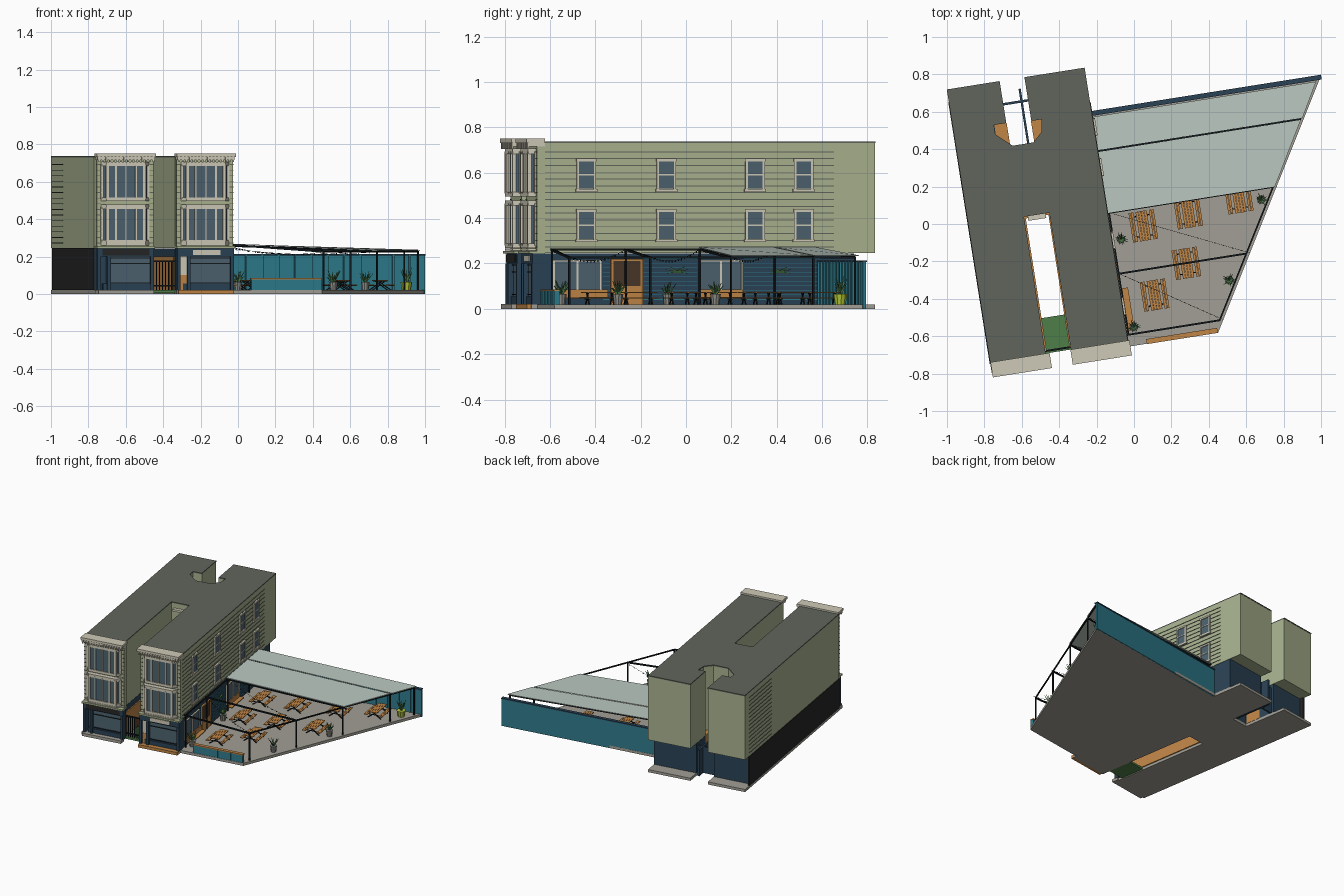
import bpy, bmesh, math, random
from mathutils import Vector, Matrix

if "Cube" in bpy.data.objects:
    bpy.data.objects.remove(bpy.data.objects["Cube"])
random.seed(3)
ANG = math.radians(9)          # whole site is turned on the grid

COL = dict(sage=(168,177,142), slate=(96,101,93), navy=(46,68,86), teal=(50,122,138), coal=(42,42,42),
           wood=(190,132,72), cream=(206,201,182), paving=(160,157,147), canopy=(186,200,192),
           glass=(78,98,110), black=(25,30,33), leaf=(80,125,75), lime=(180,200,60), pot=(140,140,135), brown=(75,58,45))
MATS = {}
def mat(c):
    if c not in MATS:
        MATS[c] = bpy.data.materials.new(c)
        MATS[c].diffuse_color = (*[(k/255)**2.2 for k in COL[c]], 1)
    return MATS[c]

def finish(name, bm, c):
    bmesh.ops.recalc_face_normals(bm, faces=bm.faces)
    me = bpy.data.meshes.new(name)
    bm.to_mesh(me); bm.free()
    me.materials.append(mat(c))
    ob = bpy.data.objects.new(name, me)
    ob.rotation_euler.z = ANG
    bpy.context.collection.objects.link(ob)
    return ob

def part(name, c, boxes=(), bars=()):
    """boxes: (u0,u1,v0,v1,z0,z1); bars: (start, end, r_start, r_end, sides)"""
    bm = bmesh.new()
    for u0, u1, v0, v1, z0, z1 in boxes:
        m = Matrix.Translation(((u0+u1)/2, (v0+v1)/2, (z0+z1)/2)) @ Matrix.Diagonal((u1-u0, v1-v0, z1-z0, 1))
        bmesh.ops.create_cube(bm, size=1, matrix=m)
    for p, q, r1, r2, n in bars:
        p, q = Vector(p), Vector(q)
        d = q - p
        m = Matrix.Translation((p+q)/2) @ d.to_track_quat('Z', 'Y').to_matrix().to_4x4() @ Matrix.Rotation(math.pi/n, 4, 'Z')
        bmesh.ops.create_cone(bm, cap_ends=True, segments=n, radius1=r1, radius2=r2, depth=d.length, matrix=m)
    return finish(name, bm, c)

def prism(name, c, outline, *levels):
    bm = bmesh.new()
    for z0, z1 in levels:
        f = bm.faces.new([bm.verts.new((u, v, z0)) for u, v in outline])
        g = bmesh.ops.extrude_face_region(bm, geom=[f])['geom']
        bmesh.ops.translate(bm, vec=(0, 0, z1-z0), verts=[x for x in g if isinstance(x, bmesh.types.BMVert)])
    return finish(name, bm, c)

# ---------- main building: H-shaped plan with front slot and rear notch ----------
L, R, S0, S1, N0, N1 = -.876, -.13, -.575, -.438, -.59, -.456
def plan(front, back, notch):
    return [(L, front), (S0, front), (S0, .13), (S1, .13), (S1, front), (R, front), (R, back), (N1, back)] + notch + [(N0, back), (L, back)]
narrow = [(N1, .515), (N0, .515)]
keyhole = [(N1, .63), (-.402, .63), (-.41, .565), (-.463, .515), (-.576, .515), (-.657, .59), (-.657, .64), (N0, .64)]
prism("base_slab", "paving", plan(-.67, .865, narrow), (0, .02))
prism("ground_floor", "navy", plan(-.62, .77, narrow), (.02, .244))
prism("upper_floors", "sage", plan(-.615, .865, keyhole), (.246, .73))
prism("flat_roof", "slate", plan(-.617, .867, keyhole), (.73, .738))
part("side_wall_cladding", "coal", [(L-.003, L+.01, -.62, .8, .02, .245)])
part("notch_timber", "wood", [(-.655, N0+.002, .52, .64, .02, .248), (N1-.002, -.403, .52, .63, .02, .248)])
part("notch_walls", "navy", [(N0, N1, .735, .748, .02, .22), (-.497, -.485, .515, .81, .02, .22)])
part("slot_mat", "leaf", [(S0, S1, -.61, -.42, .005, .02)])
part("slot_timber_walls", "wood", [(S0, S0+.008, -.6, .13, .02, .2), (S1-.006, S1, -.6, .13, .02, .2), (S0, S1, .12, .13, .02, .2)])
part("slot_window_hood", "cream", [(S0+.02, S1-.02, .105, .13, z, z+.015) for z in (.45, .68)])
part("slot_gate", "black", [(u, u+.005, -.6, -.594, .02, .18) for u in [S0+.004+i*.0165 for i in range(9)]]
     + [(S0, S1, -.602, -.592, z, z+.008) for z in (.04, .17)])
part("siding", "slate", [(R-.005, R+.003, -.61, .68, .27+i*.03, .274+i*.03) for i in range(15)]
     + [(L-.003, L+.005, .45, .8, .27+i*.03, .274+i*.03) for i in range(15)])

# ---------- upper windows on the patio side ----------
glass, frame = [], []
for v in (-.425, -.068, .328, .545):
    for z in (.3, .522):
        glass.append((R, R+.006, v-.036, v+.036, z+.008, z+.13))
        frame += [(R, R+.01, v+s*.038-.005, v+s*.038+.005, z, z+.138) for s in (-1, 1)]
        frame += [(R, R+.012, v-.048, v+.048, z-.006, z+.006), (R, R+.012, v-.045, v+.045, z+.128, z+.14),
                  (R, R+.009, v-.036, v+.036, z+.066, z+.072)]
part("side_window_glass", "glass", glass)
part("side_window_frames", "cream", frame)

# ---------- ground floor patio wall ----------
glass, frame = [], []
for v0, v1 in ((-.57, -.36), (.08, .27)):
    glass.append((R, R+.006, v0, v1, .07, .21))
    frame += [(R, R+.011, v0-.004, v1+.004, z, z+.007) for z in (.066, .208)]
    frame += [(R, R+.011, v-.004, v+.004, .07, .21) for v in (v0, (v0+v1)/2, v1)]
part("patio_window_glass", "glass", glass)
part("patio_window_frames", "cream", frame)
part("patio_doorway", "brown", [(R, R+.006, -.31, -.18, .02, .21)])
part("doorway_trim", "wood", [(R, R+.012, -.316, -.306, .02, .22), (R, R+.012, -.184, -.174, .02, .22),
                              (R, R+.012, -.316, -.174, .21, .22), (R, R+.01, -.306, -.184, .02, .1)])
part("patio_wall_boards", "teal", [(R, R+.003, a, b, z, z+.003) for z in [.04+i*.02 for i in range(10)]
     for a, b in ((-.35, -.32), (-.17, .07), (.28, .62))])
part("wall_benches", "wood", [b for v0, v1 in ((-.56, -.33), (.08, .27)) for b in
     ((R+.01, R+.045, v0, v1, .045, .052), (R+.008, R+.014, v0, v1, .052, .085))])
part("palm_wall_art", "leaf", bars=[((R+.005, v, .165), (R+.006, v+.05*math.cos(t), .165+.03*math.sin(t)), .006, .001, 3)
     for v in (-.02, .44) for t in (-.3, .25, .8, 2.35, 2.9, 3.45)])

# ---------- front bays and shopfronts ----------
for side, c in (("left", -.7135), ("right", -.281)):
    def canted(g): return [(c-.128-g, -.64), (c-.1-g, -.672-g), (c+.1+g, -.672-g), (c+.128+g, -.64)]
    floors = (.28, .508)
    part(side+"_bay_wall", "sage", [(c-.153, c+.153, -.645, -.61, .246, .73)])
    part(side+"_bay_siding", "slate", [(c+s*.143-.011, c+s*.143+.011, -.648, -.64, .27+i*.03, .274+i*.03)
         for s in (-1, 1) for i in range(15)])
    prism(side+"_bay_glass", "glass", canted(0), *[(z, z+.185) for z in floors])
    prism(side+"_bay_bands", "cream", canted(.006), *[b for z in floors for b in ((z-.012, z+.008), (z+.175, z+.198))], (.258, .266))
    part(side+"_bay_mullions", "cream", [(c+u-w, c+u+w, -.679, -.66, z, z+.185) for z in floors
         for u, w in ((-.1, .008), (-.055, .005), (.055, .005), (.1, .008), (0, .002))]
         + [(c+s*.124-.008, c+s*.124+.008, -.652, -.64, z, z+.185) for s in (-1, 1) for z in floors])
    part(side+"_cornice", "cream", [(c-.16, c+.16, -.692, -.61, .732, .75), (c-.155, c+.155, -.683, -.61, .716, .732)]
         + [(c-.15+i*.0195, c-.141+i*.0195, -.688, -.68, .705, .732) for i in range(16)])
    part(side+"_floor_cornice", "sage", [(c-.157, c+.157, -.68, -.61, .243, .256)])
    part(side+"_shopfront", "navy", [(c-.153, c+.153, -.665, -.615, .2, .245), (c-.12, c+.15, -.655, -.615, .02, .055)]
         + [(u-.009, u+.009, -.668, -.615, .02, .2) for u in (c-.144, c-.09, c+.144)])
    part(side+"_shop_glass", "glass", [(c-.085, c+.137, -.645, -.62, .055, .2)])
    part(side+"_shop_glazing_bars", "black", [(c-.085, c+.137, -.65, -.64, z, z+.005) for z in (.06, .16, .19)])
    part(side+"_step", "wood" if side == "right" else "paving", [(c-.15, c+.15, -.69, -.64, .0, .022)])
part("right_shop_door", "cream", [(-.421, -.375, -.65, -.61, .1, .2)])
part("right_shop_door_panel", "wood", [(-.421, -.375, -.652, -.61, .02, .1)])
part("right_sign_board", "cream", [(-.35, -.2, -.67, -.66, .208, .235)])
part("left_sign_board", "coal", [(-.84, -.585, -.67, -.66, .205, .24)])

# ---------- patio floor and fences ----------
def edge(v): return .354 + (v+.643)*.597     # slanted outer side
prism("patio_floor", "paving", [(R, -.643), (.354, -.643), (1.11, .624), (R, .63)], (0, .02))
part("back_fence", "teal", [(R, 1.11, .614, .628, .0, .208)] + [(u, u+.01, .606, .62, .02, .212) for u in [R+i*.0885 for i in range(14)]])
part("back_fence_cap", "navy", [(R, 1.112, .606, .632, .206, .214)])
part("front_planter", "teal", [(-.03, .35, -.64, -.622, .02, .078)] + [(u, u+.008, -.644, -.62, .02, .08) for u in (-.03, .06, .15, .25, .342)])
part("front_planter_cap", "wood", [(-.032, .352, -.645, -.618, .078, .086)])

# ---------- canopy frame: beams fall away from the building ----------
ZH, ZL = .262, .226
rows = (-.58, -.25, .08, .415, .585)
bars = []
for v in rows:
    e = edge(v) - .02
    bars += [((R, v, ZH), (e, v, ZL), .007, .007, 4), ((e, v, .02), (e, v, ZL), .006, .006, 4),
             ((R+.012, v, .02), (R+.012, v, ZH), .006, .006, 4)]
bars += [((edge(-.58)-.02, -.58, ZL), (edge(.585)-.02, .585, ZL), .006, .006, 4),
         ((R+.008, -.58, ZH), (R+.008, .6, ZH), .006, .006, 4)]
part("canopy_frame", "black", bars=bars)
bm = bmesh.new()
for lo, hi in ((.08, .41), (.42, .6)):
    e0, e1 = edge(lo)-.01, edge(hi)-.015
    t = [bm.verts.new(p) for p in ((R, lo, ZH+.01), (e0, lo, ZL+.01), (e1, hi, ZL+.01), (R, hi, ZH+.01))]
    b = [bm.verts.new(v.co - Vector((0, 0, .004))) for v in t]
    bm.faces.new(t); bm.faces.new(b)
    for i in range(4):
        bm.faces.new((t[i], t[i-1], b[i-1], b[i]))
finish("canopy_glazing", bm, "canopy")
# sagging light strings
lights = []
for a, b in ((-.58, -.25), (-.25, .08), (.08, .415)):
    p, q = Vector((R+.01, b, ZH)), Vector((edge(a), a, ZL))
    pts = [p.lerp(q, i/16) - Vector((0, 0, .03*math.sin(math.pi*i/16))) for i in range(17)]
    lights += [(s, e, .001, .001, 3) for s, e in zip(pts, pts[1:])]
    lights += [(s, s-Vector((0, 0, .007)), .002, .003, 5) for s in pts[1:-1]]
part("string_lights", "black", bars=lights)

# ---------- picnic tables ----------
def local(x, y):
    return x*math.cos(ANG)+y*math.sin(ANG), y*math.cos(ANG)-x*math.sin(ANG)
tops, legs = [], []
for x, y in ((.05,-.01), (.29,.06), (.56,.14), (.28,-.21), (.11,-.38), (-.01,.31), (.25,.36), (.53,.46), (.76,.6)):
    u, v = local(x, y)
    tops += [(u+i*.0155-.007, u+i*.0155+.007, v-.08, v+.08, .07, .075) for i in (-1.5, -.5, .5, 1.5)]
    tops += [(u+s*.055+d-.006, u+s*.055+d+.006, v-.08, v+.08, .046, .051) for s in (-1, 1) for d in (-.007, .007)]
    for w in (v-.055, v+.055):
        legs += [((u+s*.05, w, .02), (u-s*.02, w, .07), .004, .004, 4) for s in (-1, 1)]
        legs += [((u-.066, w, .044), (u+.066, w, .044), .003, .003, 4), ((u-.03, w, .068), (u+.03, w, .068), .003, .003, 4)]
part("picnic_table_boards", "wood", tops)
part("picnic_table_legs", "black", bars=legs)

# ---------- potted plants ----------
pots, leaves = [], []
for x, y, lime in ((-.07,-.08,0), (0,-.55,0), (.51,-.3,0), (.68,.13,0), (.9,.68,1)):
    u, v = local(x, y)
    pot = ((u, v, .02), (u, v, .065), .018 + lime*.006, .024 + lime*.008, 10)
    if lime:
        part("lime_pot", "lime", bars=[pot])
    else:
        pots.append(pot)
    for i in range(14):
        t, r = i*2.4, random.uniform(.015, .042)
        leaves.append(((u, v, .062), (u+r*math.cos(t), v+r*math.sin(t), random.uniform(.09, .125)+lime*.02), .006, .001, 3))
part("plant_pots", "pot", bars=pots)
part("plant_leaves", "leaf", bars=leaves)

for m in bpy.data.materials:
    if m.users and not m.is_grease_pencil:
        m.use_nodes = True
        m.node_tree.nodes["Principled BSDF"].inputs["Base Color"].default_value = m.diffuse_color
